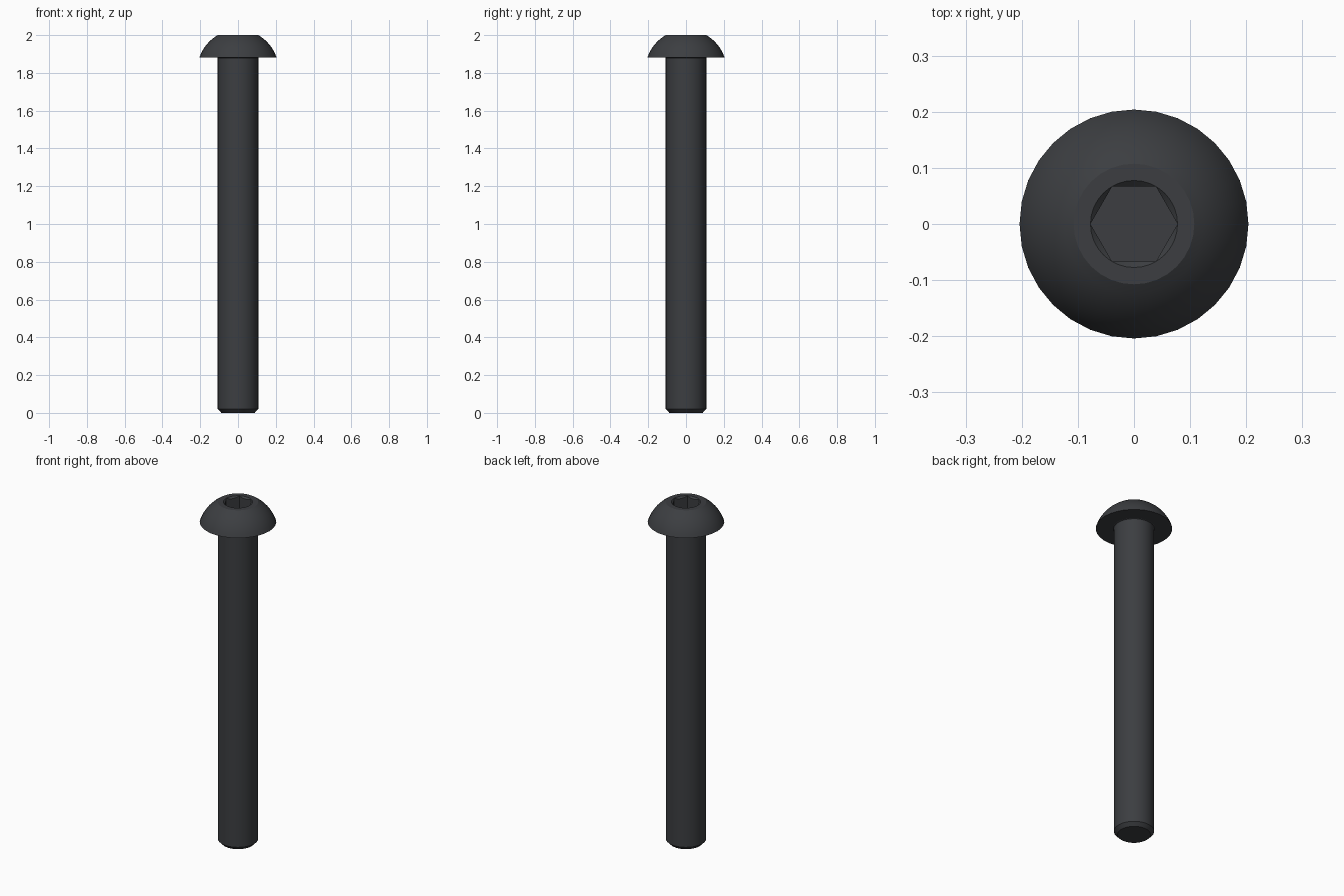
import bpy, bmesh, math

if "Cube" in bpy.data.objects:
    bpy.data.objects.remove(bpy.data.objects["Cube"])

SIDES = 32


def lathe(name, profile, sides, turn=0.0):
    """Closed solid of revolution from (radius, z) points, bottom to top."""
    bm = bmesh.new()
    rings = [[bm.verts.new((r * math.cos(turn + 2 * math.pi * i / sides),
                            r * math.sin(turn + 2 * math.pi * i / sides), z))
              for i in range(sides)] for r, z in profile]
    for low, high in zip(rings, rings[1:]):
        for i in range(sides):
            j = (i + 1) % sides
            bm.faces.new((low[i], low[j], high[j], high[i]))
    bm.faces.new(rings[0][::-1])
    bm.faces.new(rings[-1])
    mesh = bpy.data.meshes.new(name)
    bm.to_mesh(mesh)
    bm.free()
    obj = bpy.data.objects.new(name, mesh)
    bpy.context.collection.objects.link(obj)
    return obj


# Shank with chamfered tip, small fillet, domed button head
radius, seat, rim, top = 0.1075, 1.882, 0.204, 2.0
drop = 0.0685
dome_r = math.hypot(rim, drop)
a0 = math.atan2(drop, rim)
a1 = math.acos(radius / dome_r)
profile = [(0.088, 0), (radius, 0.02), (radius, seat - 0.006),
           (radius + 0.002, seat - 0.002), (radius + 0.006, seat)]
for k in range(9):
    a = a0 + (a1 - a0) * k / 8
    profile.append((dome_r * math.cos(a), seat - drop + dome_r * math.sin(a)))
profile[-1] = (radius, top)
bolt = lathe("button_head_bolt", profile, SIDES)

# Hex socket and its conical lead-in
hex_r = 0.0776
hex_cutter = lathe("hex_socket_cutter", [(hex_r, top - 0.075), (hex_r, top + 0.05)], 6)
slope = 0.0106 / 0.010
cone_cutter = lathe("lead_in_cutter", [(hex_r - slope * 0.02, top - 0.02),
                                       (hex_r + slope * 0.02, top + 0.02)], SIDES)
for cutter in (hex_cutter, cone_cutter):
    mod = bolt.modifiers.new(cutter.name, 'BOOLEAN')
    mod.operation = 'DIFFERENCE'
    mod.solver = 'EXACT'
    mod.object = cutter
    cutter.hide_render = True
    cutter.display_type = 'WIRE'

# Bake the cuts, then shade smooth with sharp edges
bpy.context.view_layer.objects.active = bolt
bpy.ops.object.select_all(action='DESELECT')
bolt.select_set(True)
for mod in list(bolt.modifiers):
    bpy.ops.object.modifier_apply(modifier=mod.name)
for cutter in (hex_cutter, cone_cutter):
    bpy.data.objects.remove(cutter)
bpy.ops.object.shade_smooth_by_angle(angle=math.radians(25))

# Dark oxide finish
mat = bpy.data.materials.new("black_oxide")
mat.diffuse_color = (0.045, 0.048, 0.053, 1)
mat.use_nodes = True
mat.node_tree.nodes["Principled BSDF"].inputs["Base Color"].default_value = mat.diffuse_color
bolt.data.materials.clear()
bolt.data.materials.append(mat)
